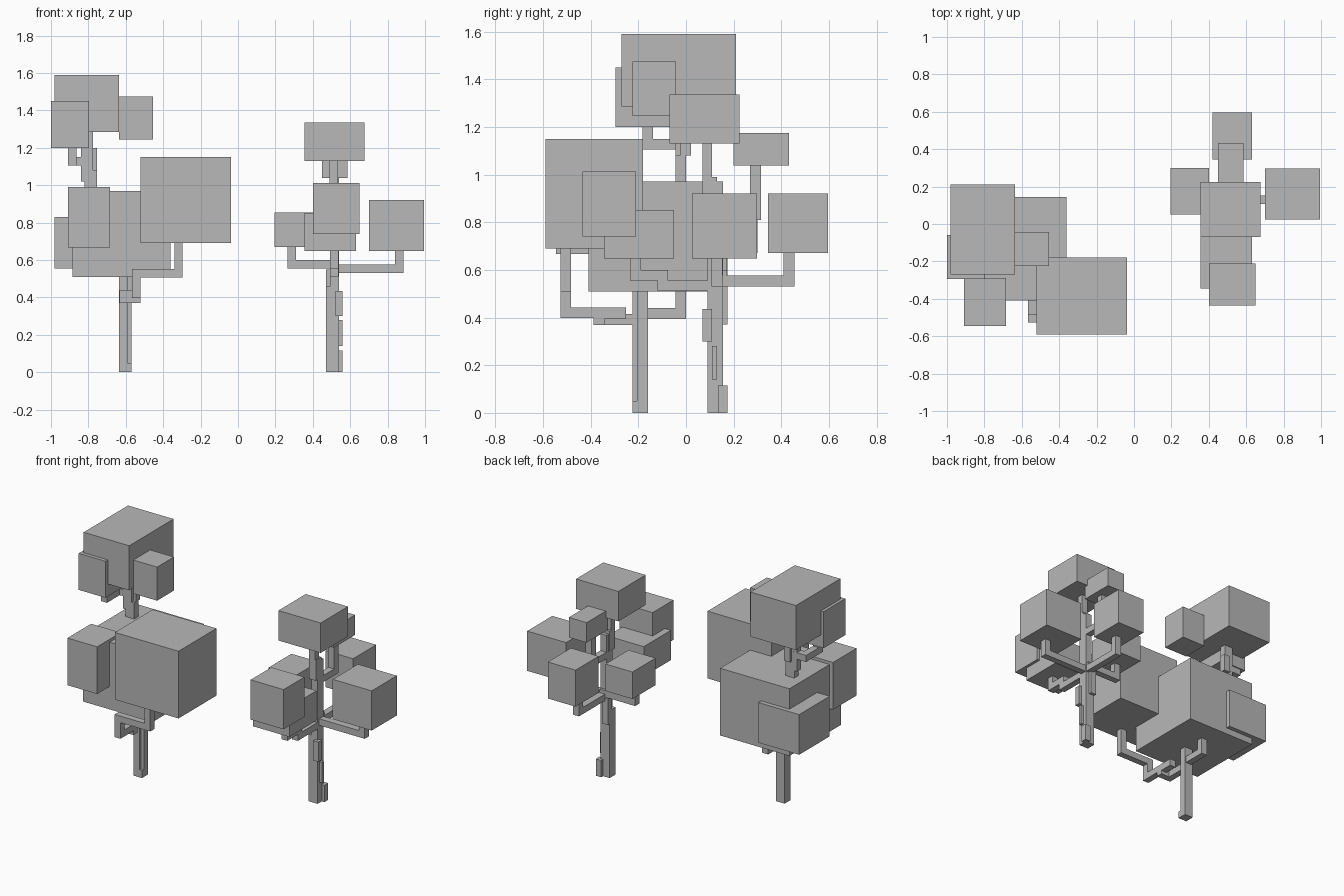
import bpy
import bmesh
from mathutils import Vector

cube = bpy.data.objects.get("Cube")
if cube:
    bpy.data.objects.remove(cube, do_unlink=True)

grey = bpy.data.materials.new("plain_grey")
grey.use_nodes = True
colour = (0.48, 0.48, 0.48, 1)
grey.diffuse_color = colour
grey.node_tree.nodes["Principled BSDF"].inputs["Base Color"].default_value = colour


def build(name, boxes):
    """One object from (x range, y range, z range) blocks."""
    bm = bmesh.new()
    for ranges in boxes:
        low, high = (Vector(corner) for corner in zip(*ranges))
        verts = bmesh.ops.create_cube(bm, size=1)["verts"]
        bmesh.ops.scale(bm, vec=high - low, verts=verts)
        bmesh.ops.translate(bm, vec=(low + high) / 2, verts=verts)
    mesh = bpy.data.meshes.new(name)
    bm.to_mesh(mesh)
    bm.free()
    mesh.materials.append(grey)
    obj = bpy.data.objects.new(name, mesh)
    bpy.context.collection.objects.link(obj)


def limb(name, points, width=0.045):
    """Square-section branch that follows axis-aligned points."""
    half = width / 2
    boxes = []
    for a, b in zip(points, points[1:]):
        boxes.append([(min(p, q) - half, max(p, q) + half) for p, q in zip(a, b)])
    build(name, boxes)


# Leaf blocks of the large tree
build("large_tree_crown", [((-.98, -.635), (-.27, .21), (1.285, 1.59))])
build("large_tree_crown_side", [((-1, -.797), (-.295, -.06), (1.2, 1.45))])
build("large_tree_crown_tuft", [((-.635, -.455), (-.225, -.043), (1.245, 1.475))])
build("large_tree_front_leaves", [((-.52, -.037), (-.59, -.18), (.69, 1.15))])
build("large_tree_corner_leaves", [((-.91, -.685), (-.545, -.29), (.667, .99))])
build("large_tree_middle_leaves", [((-.885, -.36), (-.41, .145), (.51, .97))])
build("large_tree_back_leaves", [((-.98, -.67), (-.155, .175), (.555, .83))])

# Trunk and branches of the large tree
build("large_tree_trunk", [
    ((-.635, -.57), (-.225, -.16), (0, .05)),
    ((-.635, -.59), (-.225, -.16), (.05, .55)),
    ((-.59, -.57), (-.205, -.16), (.05, .55)),
])
build("large_tree_upper_trunk", [
    ((-.82, -.755), (-.045, 0), (.95, 1.08)),
    ((-.84, -.775), (-.045, 0), (1.02, 1.3)),
    ((-.80, -.755), (-.025, .02), (1.08, 1.2)),
])
limb("large_tree_crown_branch", [
    (-.81, -.022, 1.127), (-.887, -.022, 1.127), (-.887, -.16, 1.127), (-.887, -.16, 1.2)])
limb("large_tree_back_branch", [
    (-.6, -.18, .417), (-.6, -.022, .417), (-.6, -.022, .5)])
limb("large_tree_front_branch", [
    (-.61, -.2, .392), (-.61, -.365, .392), (-.543, -.365, .417), (-.543, -.275, .42),
    (-.543, -.505, .42), (-.543, -.505, .53), (-.318, -.505, .53), (-.318, -.505, .68)])

# Leaf blocks of the small tree
build("small_tree_crown", [((.355, .675), (-.07, .225), (1.13, 1.335))])
build("small_tree_front_leaves", [((.40, .65), (-.435, -.21), (.74, 1.012))])
build("small_tree_lower_front_leaves", [((.355, .63), (-.345, -.05), (.648, .852))])
build("small_tree_right_leaves", [((.195, .40), (.05, .30), (.67, .855))])
build("small_tree_left_leaves", [((.70, .995), (.025, .297), (.648, .92))])
build("small_tree_back_leaves", [((.42, .63), (.345, .595), (.67, .92))])
build("small_tree_upper_back_leaves", [((.45, .585), (.2, .432), (1.038, 1.175))])

# Trunk of the small tree with bark blocks
build("small_tree_trunk", [
    ((.47, .54), (.09, .155), (0, .46)),
    ((.495, .54), (.09, .155), (.46, .97)),
    ((.49, .535), (.07, .11), (.92, 1.14)),
    ((.49, .54), (.07, .13), (.85, .99)),
])
build("small_tree_bark", [
    ((.52, .56), (.135, .175), (0, .115)),
    ((.52, .56), (.11, .13), (.14, .28)),
    ((.52, .56), (.07, .11), (.3, .435)),
    ((.47, .515), (.13, .175), (.37, .55)),
])

# Branches of the small tree
limb("small_tree_right_branch", [
    (.51, .15, .577), (.287, .15, .577), (.287, .15, .67)])
limb("small_tree_left_branch", [
    (.52, .13, .553), (.862, .13, .553), (.862, .13, .65)])
limb("small_tree_back_branch", [
    (.515, .13, .553), (.515, .432, .553), (.515, .432, .67)])
limb("small_tree_front_branch", [
    (.515, .1, .533), (.515, -.098, .533), (.515, -.098, .577),
    (.515, -.212, .577), (.515, -.212, .65)])
limb("small_tree_upper_branch", [
    (.517, .12, .832), (.517, .292, .832), (.517, .292, 1.04)])
